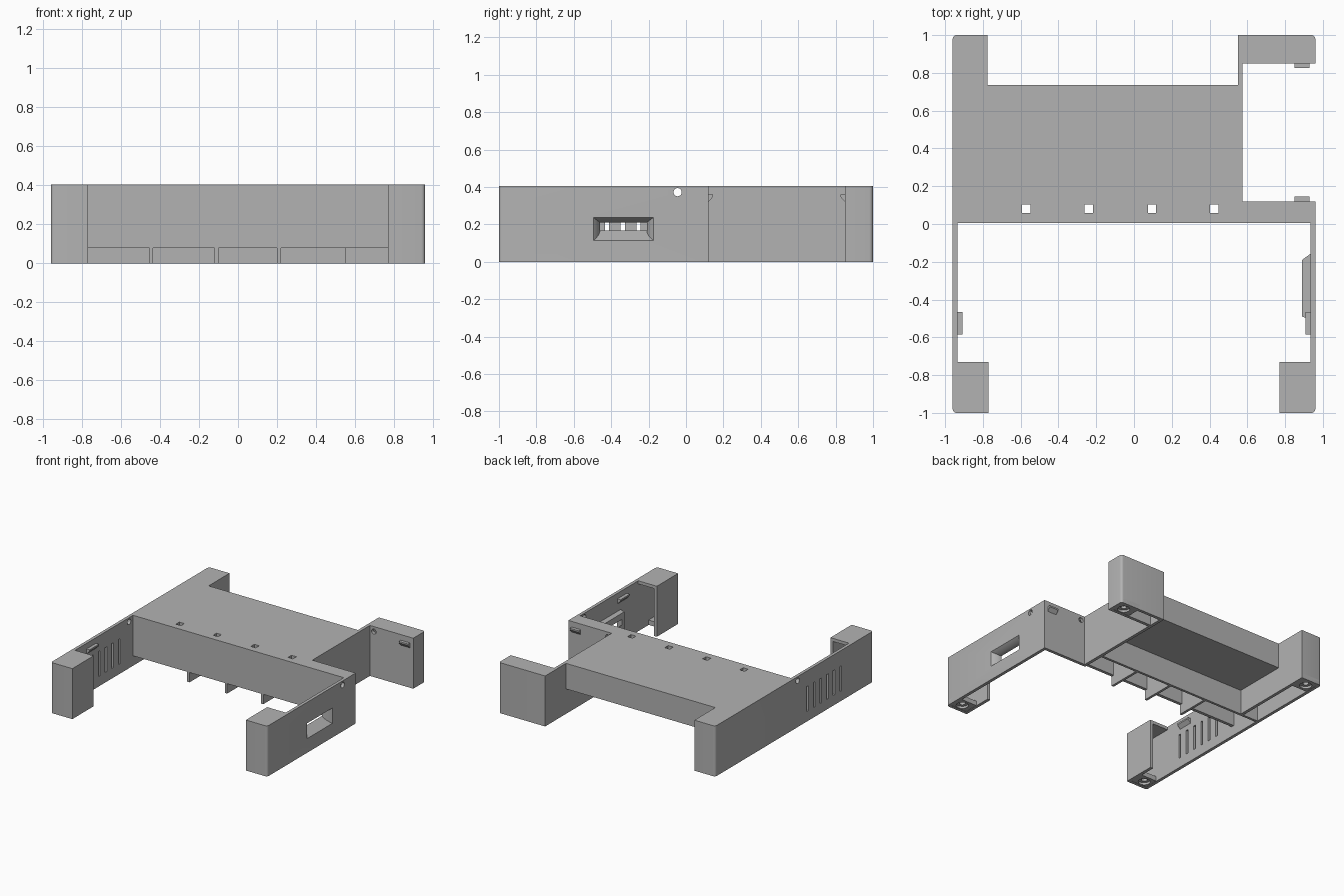
import bpy
import bmesh
from math import cos, pi
from mathutils import Vector

cube = bpy.data.objects.get("Cube")
if cube:
    bpy.data.objects.remove(cube, do_unlink=True)

grey = bpy.data.materials.new("plain_grey")
grey.use_nodes = True
colour = (0.45, 0.45, 0.45, 1)
grey.diffuse_color = colour
grey.node_tree.nodes["Principled BSDF"].inputs["Base Color"].default_value = colour


def loft(name, sections):
    """Closed solid through matching rings of points."""
    bm = bmesh.new()
    rings = [[bm.verts.new(p) for p in s] for s in sections]
    n = len(rings[0])
    for a, b in zip(rings, rings[1:]):
        for i in range(n):
            bm.faces.new((a[i], a[(i + 1) % n], b[(i + 1) % n], b[i]))
    bm.faces.new(rings[0][::-1])
    bm.faces.new(rings[-1])
    bmesh.ops.recalc_face_normals(bm, faces=bm.faces)
    mesh = bpy.data.meshes.new(name)
    bm.to_mesh(mesh)
    bm.free()
    mesh.materials.append(grey)
    ob = bpy.data.objects.new(name, mesh)
    bpy.context.collection.objects.link(ob)
    return ob


def prism(name, outline, z0, z1):
    return loft(name, [[(x, y, z) for x, y in outline] for z in (z0, z1)])


def box(name, x0, x1, y0, y1, z0, z1):
    return prism(name, [(x0, y0), (x1, y0), (x1, y1), (x0, y1)], z0, z1)


def rod(name, centre, radius, depth, axis="Z"):
    turn = {"X": (0, pi / 2, 0), "Y": (pi / 2, 0, 0), "Z": (0, 0, 0)}[axis]
    bpy.ops.mesh.primitive_cylinder_add(vertices=24, radius=radius, depth=depth,
                                        location=centre, rotation=turn)
    ob = bpy.context.object
    ob.name = name
    return ob


def boolean(target, tool, operation="DIFFERENCE"):
    """Apply a boolean and discard the tool."""
    mod = target.modifiers.new("shape", "BOOLEAN")
    mod.operation = operation
    mod.solver = "EXACT"
    mod.object = tool
    bpy.context.view_layer.objects.active = target
    bpy.ops.object.modifier_apply(modifier=mod.name)
    bpy.data.objects.remove(tool, do_unlink=True)


def round_corners(ob, radius=0.02):
    """Round the outermost upright corners."""
    bm = bmesh.new()
    bm.from_mesh(ob.data)
    edges = [e for e in bm.edges
             if all(abs(v.co.x) > 0.95 and abs(v.co.y) > 0.99 for v in e.verts)
             and abs(e.verts[0].co.z - e.verts[1].co.z) > 0.01]
    bmesh.ops.bevel(bm, geom=edges, offset=radius, segments=4, profile=0.5, affect="EDGES")
    bm.to_mesh(ob.data)
    bm.free()


# Main shell: plan outline, extruded
W, H, T = 0.96, 0.405, 0.025
plan = [(-W, -1), (-0.77, -1), (-0.77, -0.73), (T - W, -0.73), (T - W, 0.005),
        (W - T, 0.005), (W - T, -0.73), (0.77, -0.73), (0.77, -1), (W, -1),
        (W, 0.12), (0.575, 0.12), (0.575, 0.85), (W, 0.85), (W, 1),
        (0.55, 1), (0.55, 0.735), (-0.775, 0.735), (-0.775, 1), (-W, 1)]
shell = prism("shell", plan, 0, H)
round_corners(shell)

# Hollows, open underneath
IN, ROOF = W - T, H - T
hollows = [
    (-IN, -0.795, -0.975, -0.7, -0.1, ROOF),    # front legs
    (0.795, IN, -0.975, -0.7, -0.1, ROOF),
    (-IN, 0.55, 0.03, 0.28, -0.1, ROOF),        # divided front bay
    (0.5, IN, 0.03, 0.095, -0.1, ROOF),         # side strip
    (-IN, IN, -0.05, 0.06, -0.1, 0.08),         # gap under front wall
    (-0.775, 0.55, 0.3, 0.8, -0.1, 0.2),        # step under rear deck
    (-IN, -0.8, 0.3, 0.975, -0.1, ROOF),        # rear legs
    (0.575, IN, 0.875, 0.975, -0.1, ROOF),
]
for h in hollows:
    boolean(shell, box("hollow", *h))

# Moulded grip pocket on the side wall
grip = prism("grip", [(0.945, -0.15), (0.89, -0.19), (0.89, -0.49), (0.945, -0.51)],
             0.09, 0.26)
boolean(shell, grip, "UNION")
pocket = []
for i in range(7):
    t = i / 6
    x = 0.965 - 0.08 * t
    f = 1 - cos(t * pi / 2) if t == 0 else (1 - (1 - t) ** 2)
    y0, y1 = -0.5 + 0.04 * f, -0.17 - 0.04 * f
    z0, z1 = 0.11 + 0.06 * t, 0.24 - 0.03 * f
    pocket.append([(x, y0, z0), (x, y1, z0), (x, y1, z1), (x, y0, z1)])
boolean(shell, loft("pocket", pocket))

# Vent slots in the opposite wall
for i in range(6):
    y = -0.17 - 0.084 * i
    boolean(shell, box("slot", -1, -0.9, y - 0.011, y + 0.011, 0.08, 0.28))

# Square deck openings and round cable holes
for x in (-0.57, -0.24, 0.095, 0.425):
    boolean(shell, box("window", x - 0.022, x + 0.022, 0.058, 0.102, 0.3, 0.5))
for x in (-W, W):
    boolean(shell, rod("hole", (x, -0.045, 0.372), 0.022, 0.15, "X"))
for y in (0.11, 0.86):
    boolean(shell, rod("hole", (0.61, y, 0.365), 0.02, 0.08, "Y"))

# Dividers in the front bay
for i, x in enumerate((-0.445, -0.11, 0.21)):
    box(f"divider_{i + 1}", x - 0.01, x + 0.01, 0.006, 0.285, 0, ROOF + 0.005)

# Foot plates with countersunk screw holes
feet = {"front_right_foot": (-1, -1), "front_left_foot": (1, -1),
        "rear_right_foot": (-1, 1), "rear_left_foot": (1, 1)}
for name, (sx, sy) in feet.items():
    xs, ys = sorted((sx * 0.785, sx * W)), sorted((sy * 0.86, sy))
    foot = box(name, *xs, *ys, 0.002, 0.04)
    round_corners(foot)
    centre = (sx * 0.875, sy * 0.925)
    boolean(foot, rod("bore", (*centre, 0), 0.045, 0.04))
    boolean(foot, rod("bore", (*centre, 0), 0.022, 0.2))


def tab(name, start, run, out):
    """Snap tab: flat on top, sloping back to the wall below."""
    up = Vector((0, 0, 1))
    start, run, out = Vector(start), Vector(run), Vector(out)
    ring = [start, start + out, start + out - up * 0.012, start - up * 0.04]
    loft(name, [ring, [p + run for p in ring]])


tab("rear_tab", (0.85, 0.85, 0.36), (0.08, 0, 0), (0, -0.025, 0))
tab("middle_tab", (0.85, 0.12, 0.36), (0.08, 0, 0), (0, 0.025, 0))
tab("left_tab", (IN, -0.585, 0.36), (0, 0.12, 0), (-0.027, 0, 0))
tab("right_tab", (-IN, -0.585, 0.36), (0, 0.12, 0), (0.027, 0, 0))

# Smooth the small rounds, keep the rest crisp
bpy.ops.object.select_all(action="DESELECT")
shell.select_set(True)
bpy.context.view_layer.objects.active = shell
bpy.ops.object.shade_smooth_by_angle(angle=0.5)
